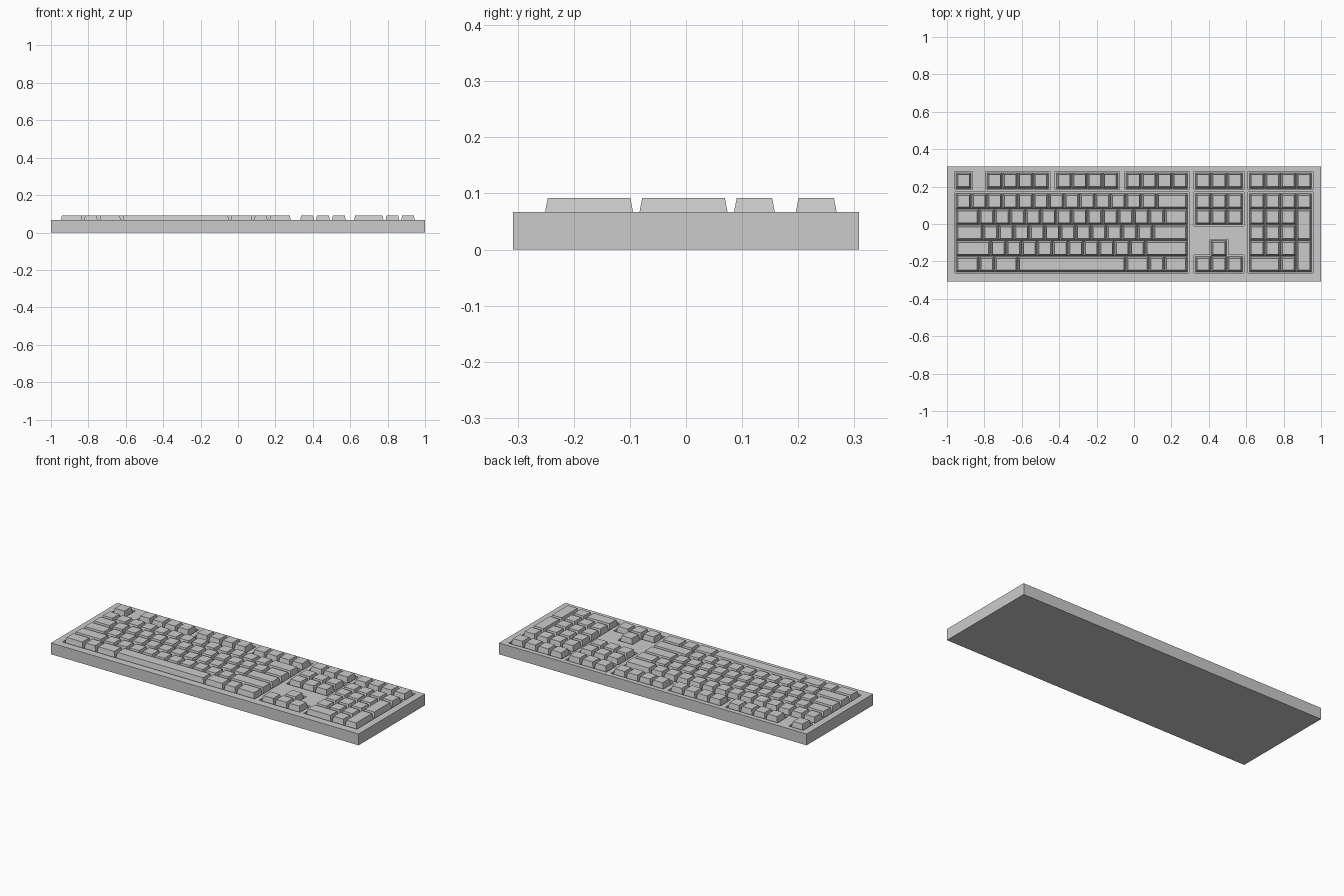
import bpy, bmesh

if "Cube" in bpy.data.objects:
    bpy.data.objects.remove(bpy.data.objects["Cube"])

CASE_TOP, KEY_TOP, FLOOR = 0.0665, 0.0915, 0.041
PY = 0.0842                 # row pitch
Y0, YF = -0.257, 0.190      # bottom of key field, bottom of function row
TAPER = 0.0105              # inset of key top on every side
RIM = 0.006                 # clearance between keys and recess wall


def make_object(name, bm):
    bmesh.ops.recalc_face_normals(bm, faces=bm.faces)
    mesh = bpy.data.meshes.new(name)
    bm.to_mesh(mesh)
    bm.free()
    ob = bpy.data.objects.new(name, mesh)
    bpy.context.collection.objects.link(ob)
    return ob


def prism(bm, outline, z0, z1, top=None):
    lo = [bm.verts.new((x, y, z0)) for x, y in outline]
    hi = [bm.verts.new((x, y, z1)) for x, y in (top or outline)]
    bm.faces.new(lo[::-1])
    bm.faces.new(hi)
    n = len(lo)
    for i in range(n):
        bm.faces.new((lo[i], lo[(i + 1) % n], hi[(i + 1) % n], hi[i]))


def rect(x0, y0, x1, y1, inset=0.0):
    return [(x0 + inset, y0 + inset), (x1 - inset, y0 + inset),
            (x1 - inset, y1 - inset), (x0 + inset, y1 - inset)]


def key(bm, x, y, w, h):
    # tapered keycap standing on the recess floor
    prism(bm, rect(x, y, x + w, y + h, 0.0004), FLOOR - 0.002, KEY_TOP,
          rect(x, y, x + w, y + h, TAPER))


def cluster(name, x, px, keys):
    # keys: (column, y, width in units, height in units)
    bm = bmesh.new()
    for c, y, w, h in keys:
        key(bm, x + c * px, y, w * px, h * PY)
    return make_object(name, bm)


def run(y, widths, start=0.0):
    out = []
    for w in widths:
        out.append((start, y, w, 1))
        start += w
    return out


def row(i):
    return Y0 + i * PY


MX, MP = -0.952, 0.0826     # main block
NX, NP = 0.327, 0.0848      # navigation block
PX, PP = 0.616, 0.0837      # number pad

# main typing block, bottom row first
main = [[1.5, 1, 1.5, 7, 1.5, 1, 1.5],
        [2.25] + [1] * 10 + [2.75],
        [1.75] + [1] * 11 + [2.25],
        [1.5] + [1] * 12 + [1.5],
        [1] * 13 + [2]]
cluster("main_keys", MX, MP, [k for i, ws in enumerate(main) for k in run(row(i), ws)])

# function row groups
groups = [(0, 1), (2, 4), (6.5, 4), (11, 4)]
cluster("function_keys", MX, MP, [k for s, n in groups for k in run(YF, [1] * n, s)])

# navigation and arrow keys
cluster("navigation_keys", NX, NP,
        [k for y in (row(3), row(4), YF) for k in run(y, [1] * 3)])
cluster("arrow_keys", NX, NP, run(row(0), [1] * 3) + [(1, row(1), 1, 1)])

# number pad with two tall keys
pad = run(row(0), [2, 1]) + run(row(4), [1] * 4) + run(YF, [1] * 4)
for i in (1, 2, 3):
    pad += run(row(i), [1] * 3)
pad += [(3, row(0), 1, 2), (3, row(2), 1, 2)]
cluster("number_pad_keys", PX, PP, pad)

# case slab
bm = bmesh.new()
prism(bm, rect(-1, -0.308, 1, 0.308), 0, CASE_TOP)
case = make_object("case", bm)

# recesses cut around each key cluster
yf1, ym1 = YF + PY, row(5)
holes = [rect(MX, Y0, MX + 15 * MP, ym1, -RIM),
         rect(NX, row(3), NX + 3 * NP, ym1, -RIM),
         rect(PX, Y0, PX + 4 * PP, ym1, -RIM),
         rect(NX, YF, NX + 3 * NP, yf1, -RIM),
         rect(PX, YF, PX + 4 * PP, yf1, -RIM)]
holes += [rect(MX + s * MP, YF, MX + (s + n) * MP, yf1, -RIM) for s, n in groups]
base = rect(NX, Y0, NX + 3 * NP, row(1), -RIM)
up = rect(NX + NP, row(1), NX + 2 * NP, row(2), -RIM)
step = base[2][1]
holes.append([base[0], base[1], base[2], (up[1][0], step), up[2], up[3],
              (up[0][0], step), base[3]])
bm = bmesh.new()
for h in holes:
    prism(bm, h, FLOOR, CASE_TOP + 0.05)
cutter = make_object("recess_cutter", bm)
cutter.hide_render = True

mod = case.modifiers.new("recesses", 'BOOLEAN')
mod.operation = 'DIFFERENCE'
mod.solver = 'EXACT'
mod.object = cutter
bpy.context.view_layer.objects.active = case
bpy.ops.object.modifier_apply(modifier=mod.name)
bpy.data.objects.remove(cutter)
